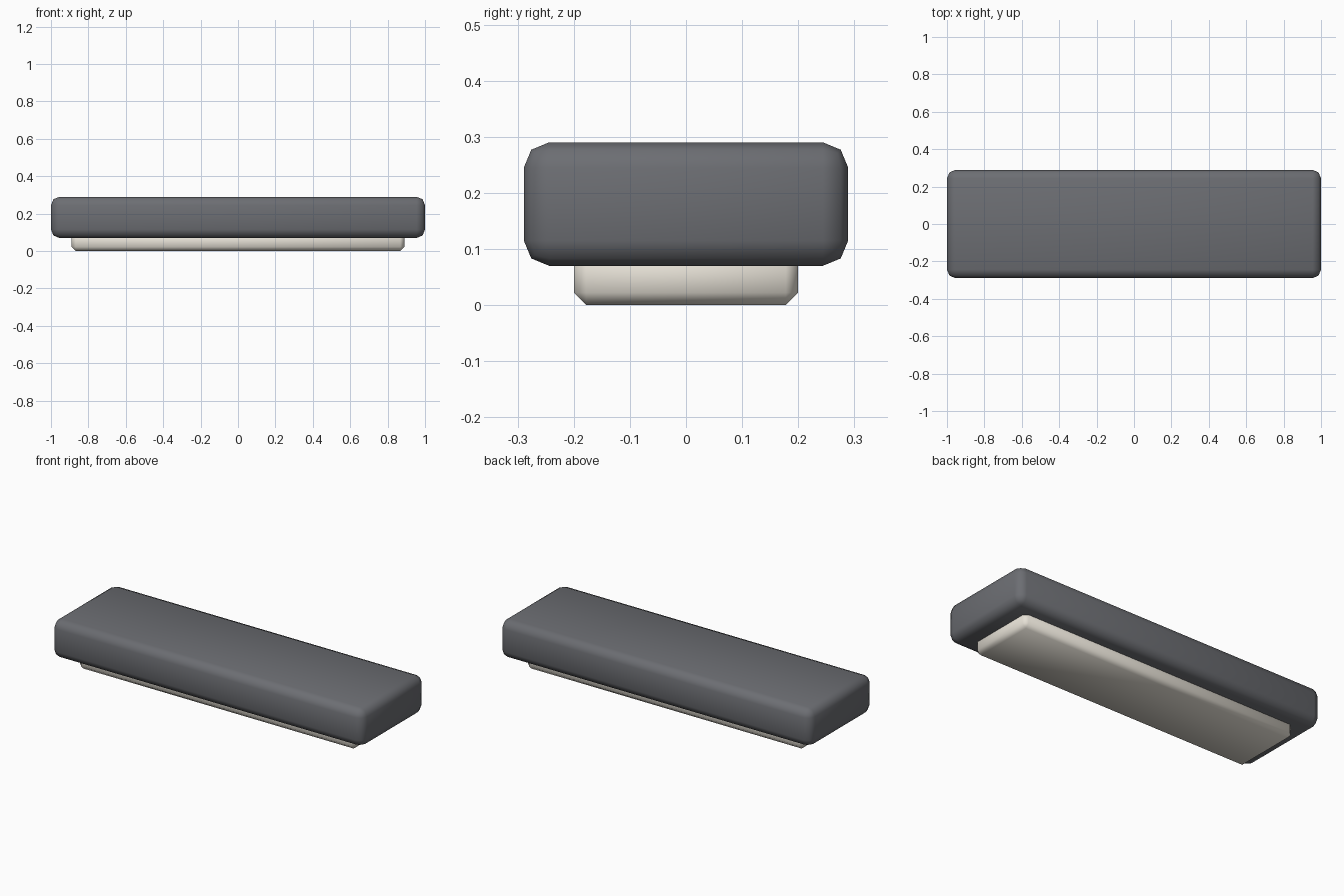
import bpy

if "Cube" in bpy.data.objects:
    bpy.data.objects.remove(bpy.data.objects["Cube"])


def material(name, rgb):
    m = bpy.data.materials.new(name)
    m.diffuse_color = (*rgb, 1)
    m.use_nodes = True
    m.node_tree.nodes["Principled BSDF"].inputs["Base Color"].default_value = m.diffuse_color
    return m


def rounded_box(name, size, z_min, bevel, segments, mat):
    bpy.ops.mesh.primitive_cube_add(size=1, location=(0, 0, z_min + size[2] / 2))
    ob = bpy.context.object
    ob.name = name
    ob.scale = size
    bpy.ops.object.transform_apply(location=False, rotation=False, scale=True)
    mod = ob.modifiers.new("rounded_edges", "BEVEL")
    mod.width = bevel
    mod.segments = segments
    bpy.ops.object.modifier_apply(modifier=mod.name)
    bpy.ops.object.shade_smooth()
    ob.data.materials.append(mat)
    return ob


dark = material("dark_grey", (0.15, 0.155, 0.17))
cream = material("cream", (0.80, 0.76, 0.68))

# Main slab
rounded_box("body", (2.0, 0.578, 0.22), 0.07, 0.045, 2, dark)

# Inset panel underneath, its top sunk into the slab
rounded_box("underside_panel", (1.78, 0.4, 0.1), 0.0, 0.022, 1, cream)
